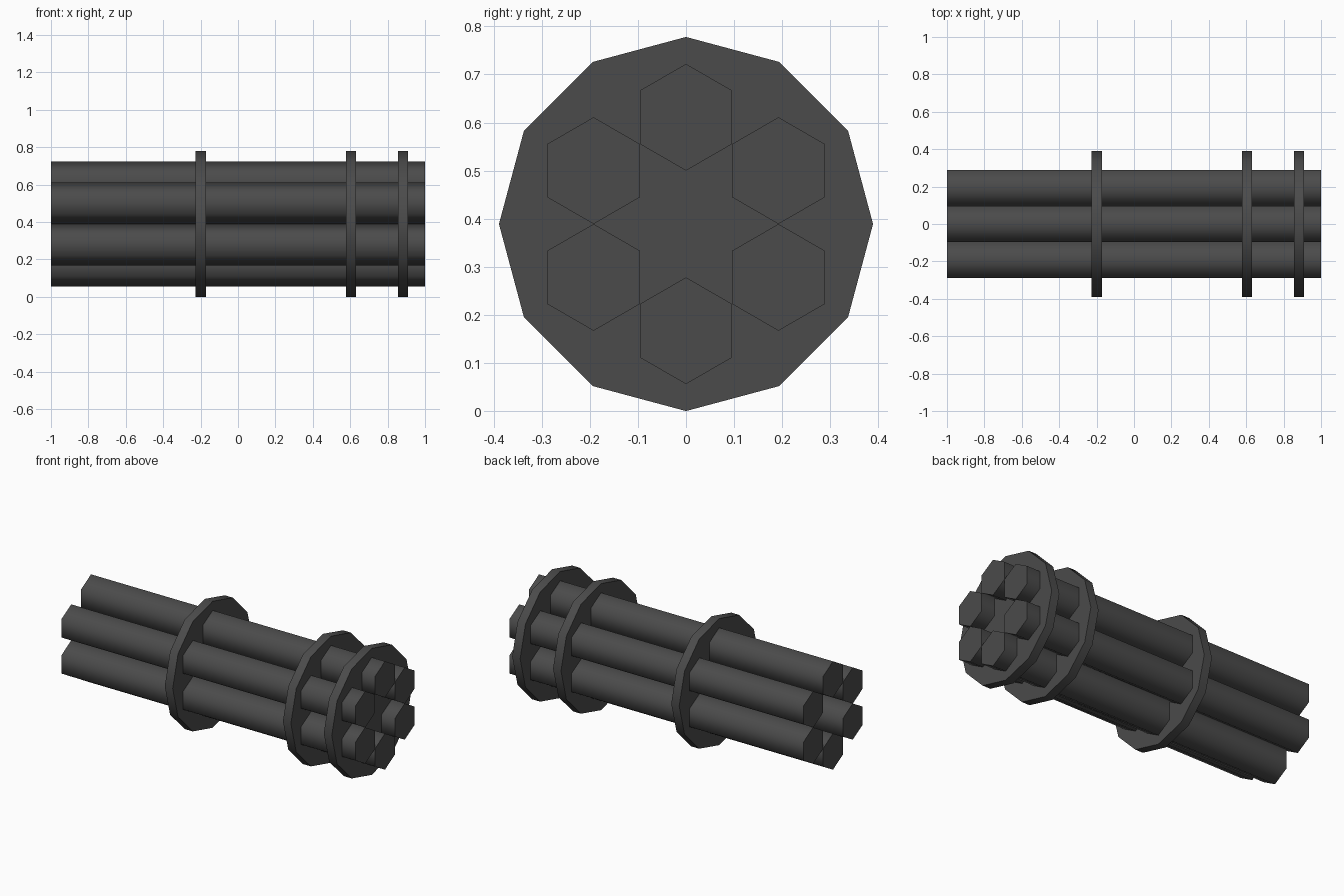
import bpy
from math import pi, cos, sin, radians

if "Cube" in bpy.data.objects:
    bpy.data.objects.remove(bpy.data.objects["Cube"])

AXIS_Z = 0.389

dark = bpy.data.materials.new("dark_metal")
dark.diffuse_color = (0.07, 0.07, 0.07, 1)
dark.use_nodes = True
dark.node_tree.nodes["Principled BSDF"].inputs["Base Color"].default_value = dark.diffuse_color


def prism(name, sides, radius, length, x, y, z):
    """Closed prism lying along x, with a corner pointing up."""
    bpy.ops.mesh.primitive_cylinder_add(
        vertices=sides, radius=radius, depth=length,
        location=(x, y, z), rotation=(0, pi / 2, 0))
    ob = bpy.context.object
    ob.name = name
    # primitive corner lies on local y: turn it so it points to world z
    ob.rotation_euler = (pi / 2, 0, pi / 2)
    bpy.ops.object.transform_apply(location=False, rotation=True, scale=False)
    bpy.ops.object.shade_smooth_by_angle(angle=radians(65))
    ob.data.materials.append(dark)
    return ob


# Six hexagonal barrels around the axis
for i in range(6):
    a = radians(30 + 60 * i)
    prism(f"barrel_{i + 1}", 6, 0.111, 2.0, 0,
          0.222 * cos(a), AXIS_Z + 0.222 * sin(a))

# Three twelve-sided clamp discs
for name, x in (("rear_disc", -0.199), ("middle_disc", 0.605), ("front_disc", 0.883)):
    prism(name, 12, AXIS_Z, 0.054, x, 0, AXIS_Z)
